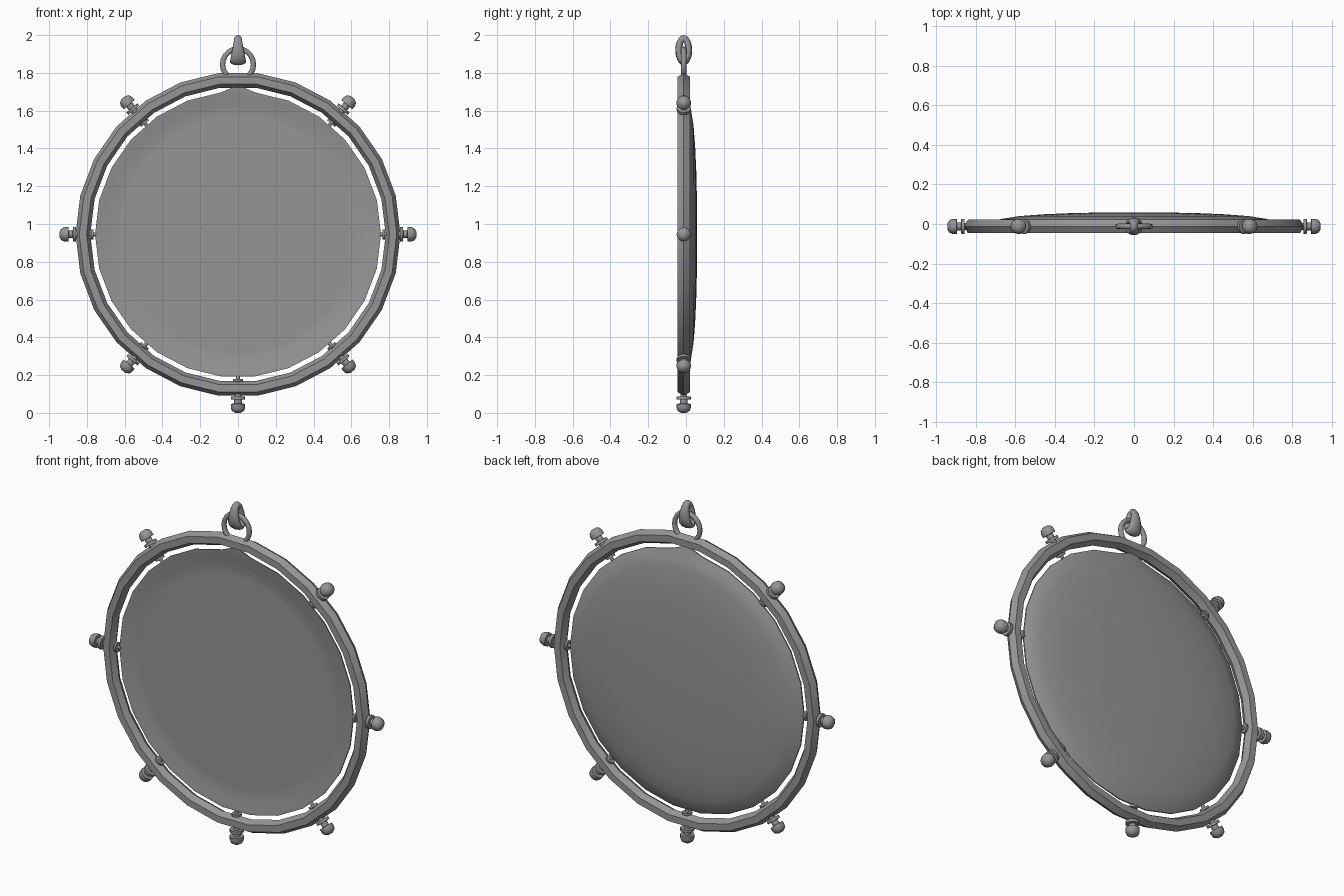
import bpy, bmesh, math
from mathutils import Vector

if "Cube" in bpy.data.objects:
    bpy.data.objects.remove(bpy.data.objects["Cube"])

CENTRE = Vector((0, -0.012, 0.945))
SIDES = 26
STEP = math.tau / SIDES

metal = bpy.data.materials.new("grey_metal")
metal.use_nodes = True
metal.diffuse_color = (0.3, 0.3, 0.3, 1)
metal.node_tree.nodes["Principled BSDF"].inputs["Base Color"].default_value = (0.3, 0.3, 0.3, 1)


def make(name, loops, closed_profile, smooth):
    """Skin a list of closed vertex loops into one object; open profiles get end caps."""
    bm = bmesh.new()
    rows = [[bm.verts.new(p) for p in loop] for loop in loops]
    pairs = list(zip(rows, rows[1:]))
    if closed_profile:
        pairs.append((rows[-1], rows[0]))
    else:
        bm.faces.new(rows[0])
        bm.faces.new(rows[-1])
    for a, b in pairs:
        n = len(a)
        for i in range(n):
            j = (i + 1) % n
            bm.faces.new((a[i], a[j], b[j], b[i]))
    bmesh.ops.recalc_face_normals(bm, faces=bm.faces)
    mesh = bpy.data.meshes.new(name)
    bm.to_mesh(mesh)
    bm.free()
    mesh.materials.append(metal)
    obj = bpy.data.objects.new(name, mesh)
    bpy.context.collection.objects.link(obj)
    bpy.ops.object.select_all(action="DESELECT")
    obj.select_set(True)
    bpy.context.view_layer.objects.active = obj
    bpy.ops.object.shade_smooth_by_angle(angle=math.radians(smooth))


def polar(r, a, y=0):
    return Vector((r * math.sin(a), y, r * math.cos(a)))


def hoop(name, centre, radius, tube, sides, tube_sides, turn, smooth):
    """Faceted ring standing in the xz plane."""
    loops = []
    for k in range(tube_sides):
        t = k * math.tau / tube_sides
        r, y = radius + tube * math.cos(t), tube * math.sin(t)
        loops.append([centre + polar(r, (i + turn) * math.tau / sides, y) for i in range(sides)])
    make(name, loops, True, smooth)


# Outer frame with a six-sided section
hoop("outer_frame", CENTRE, 0.821, 0.039, SIDES, 6, 0.5, 30)

# Mirror disc: flat front with fine rim steps, domed back, small point at the top
angles = [0.0] + [(i + 0.5) * STEP for i in range(SIDES)]
profile = [(0.62, -0.006), (0.655, -0.006), (0.66, -0.007), (0.685, -0.007), (0.695, -0.010),
           (0.725, -0.011), (0.735, -0.014), (0.757, -0.016), (0.757, -0.009), (0.74, 0.001),
           (0.70, 0.018), (0.675, 0.025), (0.58, 0.040), (0.46, 0.049), (0.30, 0.056),
           (0.15, 0.058)]
loops = []
for r, y in profile:
    top = 0.79 if r > 0.75 else r * math.cos(STEP / 2)
    loops.append([Vector((0, 0, CENTRE.z)) + polar(r if a else top, a, y) for a in angles])
make("mirror_disc", loops, False, 30)

# Studs through the frame, all round except the top
head = [(0.79, 0.012), (0.858, 0.018), (0.858, 0.038), (0.874, 0.038), (0.875, 0.02), (0.896, 0.02),
        (0.897, 0.038), (0.918, 0.038), (0.934, 0.032), (0.945, 0.014)]
foot = [(0.75, 0.009), (0.766, 0.011), (0.766, 0.027), (0.778, 0.027), (0.779, 0.011), (0.80, 0.011)]
for degrees in (40, 90, 140, 180, 220, 270, 320):
    out = polar(1, math.radians(degrees))
    side = polar(1, math.radians(degrees + 90))
    for part, shape in (("head", head), ("foot", foot)):
        loops = [[CENTRE + out * d + (side * math.cos(t) + Vector((0, 1, 0)) * math.sin(t)) * r
                  for t in (k * math.tau / 12 for k in range(12))] for d, r in shape]
        make(f"stud_{part}_{degrees}", loops, False, 40)

# Small hanging loop on top of the frame
hoop("hanging_loop", CENTRE + Vector((0, 0, 0.9)), 0.082, 0.014, 20, 8, 0, 60)

# Teardrop bail: upright link, broad at the bottom and narrow at the top
loops = []
for k in range(10):
    t = k * math.tau / 10
    loop = []
    for i in range(20):
        a = i * math.tau / 20
        half = 0.032 - 0.012 * math.cos(a)
        thick = 0.019 * math.cos(t)
        loop.append(Vector((half * math.sin(t),
                            CENTRE.y + (0.026 + thick) * math.sin(a),
                            1.920 + (0.061 + thick) * math.cos(a))))
    loops.append(loop)
make("bail", loops, True, 60)
